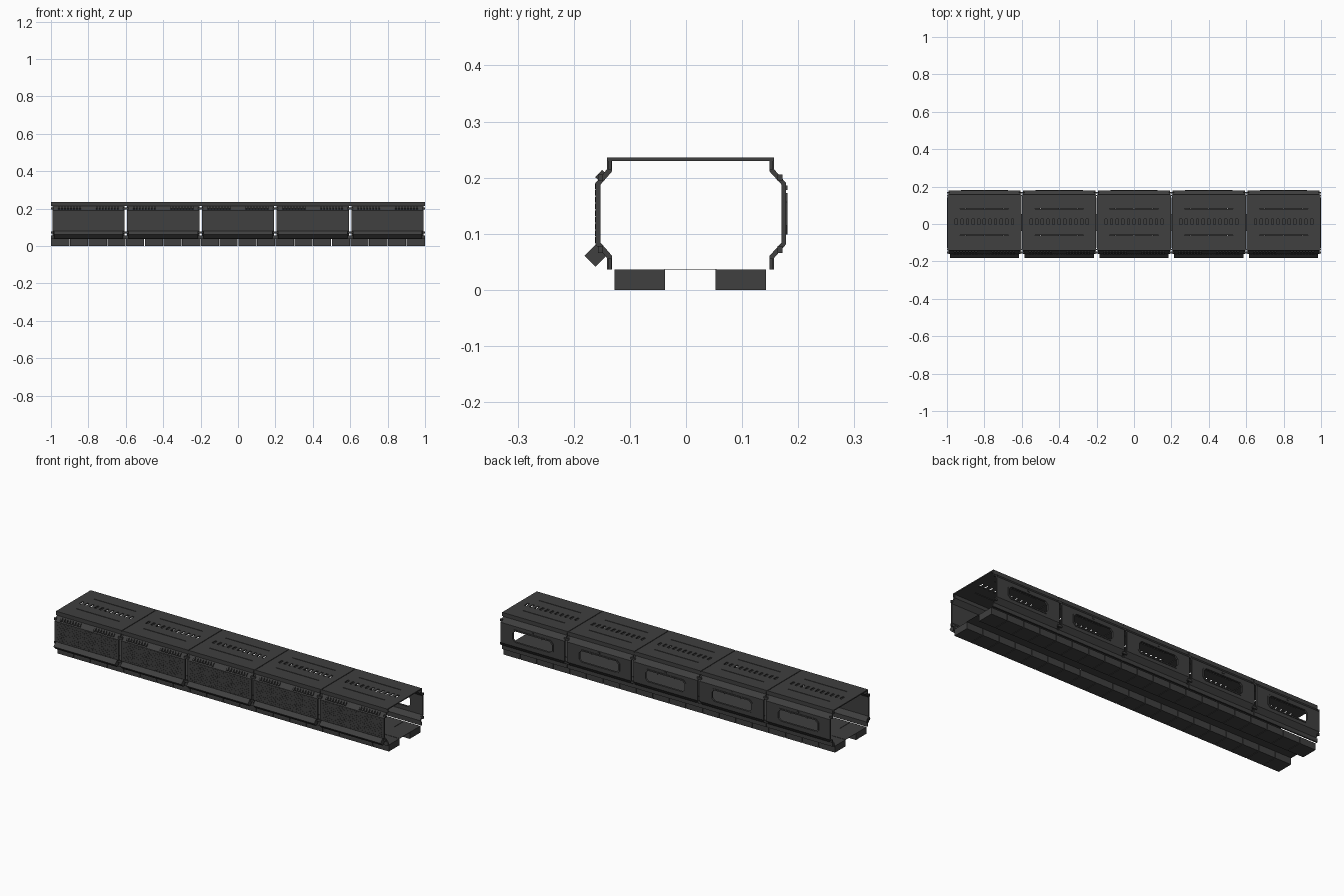
import bpy, bmesh, math
from mathutils import Matrix, Vector

if "Cube" in bpy.data.objects:
    bpy.data.objects.remove(bpy.data.objects["Cube"])

SEGMENTS, PITCH = 5, 0.4
HALF = 0.193                       # half length of a wall panel

metal = bpy.data.materials.new("dark grey metal")
metal.diffuse_color = (0.05, 0.05, 0.05, 1)
metal.use_nodes = True
metal.node_tree.nodes["Principled BSDF"].inputs["Base Color"].default_value = metal.diffuse_color


def box(bm, x0, x1, y0, y1, z0, z1, tilt=0.0):
    """Axis box, optionally tilted about x through its own centre."""
    c = Vector(((x0 + x1) / 2, (y0 + y1) / 2, (z0 + z1) / 2))
    m = (Matrix.Translation(c) @ Matrix.Rotation(math.radians(tilt), 4, 'X')
         @ Matrix.Diagonal((x1 - x0, y1 - y0, z1 - z0, 1)))
    bmesh.ops.create_cube(bm, size=1, matrix=m)


def prism(bm, pts, x0, x1):
    """Extrude a closed (y, z) profile along x."""
    a = [bm.verts.new((x0, y, z)) for y, z in pts]
    b = [bm.verts.new((x1, y, z)) for y, z in pts]
    n = len(pts)
    bm.faces.new(a)
    bm.faces.new(b[::-1])
    for i in range(n):
        j = (i + 1) % n
        bm.faces.new((a[i], b[i], b[j], a[j]))


def ring(bm, outer, inner, y0, y1):
    """Flat frame between two matching (x, z) loops."""
    loops = [[bm.verts.new((x, y, z)) for x, z in p]
             for p, y in ((outer, y0), (inner, y0), (inner, y1), (outer, y1))]
    n = len(outer)
    for k in range(4):
        a, b = loops[k], loops[(k + 1) % 4]
        for i in range(n):
            j = (i + 1) % n
            bm.faces.new((a[i], a[j], b[j], b[i]))


def octagon(hx, z0, z1, c):
    return [(-hx + c, z0), (hx - c, z0), (hx, z0 + c), (hx, z1 - c),
            (hx - c, z1), (-hx + c, z1), (-hx, z1 - c), (-hx, z0 + c)]


def repeat(name, bm):
    """One shared mesh, placed once per corridor segment."""
    bmesh.ops.recalc_face_normals(bm, faces=bm.faces)
    me = bpy.data.meshes.new(name)
    bm.to_mesh(me)
    bm.free()
    me.materials.append(metal)
    for i in range(SEGMENTS):
        ob = bpy.data.objects.new(f"{name}_{i + 1}", me)
        ob.location.x = (i - (SEGMENTS - 1) / 2) * PITCH
        bpy.context.collection.objects.link(ob)


# Roof: three panels with long slits and a central row of vent holes
bm = bmesh.new()
E = 0.198
box(bm, -E, E, -0.141, -0.062, 0.230, 0.236)
box(bm, -E, E, -0.058, -0.003, 0.230, 0.236)
box(bm, -E, E, 0.027, 0.080, 0.230, 0.236)
box(bm, -E, E, 0.084, 0.157, 0.230, 0.236)
for y in (-0.062, 0.080):
    for s in (-1, 1):
        xa, xb = sorted((s * 0.13, s * E))
        box(bm, xa, xb, y, y + 0.004, 0.230, 0.236)
holes = [-0.15 + 0.03 * i for i in range(11)]
edges = [-E] + [v for h in holes for v in (h - 0.006, h + 0.006)] + [E]
for a, b in zip(edges[::2], edges[1::2]):
    box(bm, a, b, -0.003, 0.027, 0.230, 0.236)
repeat("roof_panel", bm)


# Wall edge profiles: straight lip plus chamfer, lower and upper
def edge_profiles(lip, side, t):
    """lip and side are outer y values, t is signed inward thickness."""
    low = [(lip, 0.036), (lip, 0.057), (side, 0.081), (side, 0.100),
           (side + t, 0.100), (side + t, 0.084), (lip + t, 0.061), (lip + t, 0.036)]
    return low, [(y, 0.272 - z) for y, z in low]


# Front wall
bm = bmesh.new()
for p in edge_profiles(-0.141, -0.161, 0.009):
    prism(bm, p, -HALF, HALF)
box(bm, -HALF, HALF, -0.161, -0.152, 0.100, 0.172)
for z0 in (0.036, 0.215):
    box(bm, -0.2, 0.2, -0.139, -0.133, z0, z0 + 0.02)
repeat("front_wall", bm)

# Front wall tread: small diagonal bumps
bm = bmesh.new()
for r in range(9):
    for c in range(29):
        x, z = -0.175 + c * 0.0125, 0.089 + r * 0.012
        m = (Matrix.Translation((x, -0.1612, z))
             @ Matrix.Rotation(math.radians(45 if (r + c) % 2 else -45), 4, 'Y')
             @ Matrix.Diagonal((0.011, 0.0016, 0.003, 1)))
        bmesh.ops.create_cube(bm, size=1, matrix=m)
repeat("front_tread", bm)

# Vent fins on the front upper chamfer, in two groups
bm = bmesh.new()
for s in (-1, 1):
    for i in range(8):
        x = s * (0.045 + i * 0.016)
        box(bm, x - 0.005, x + 0.005, -0.157, -0.147, 0.195, 0.213, -43)
repeat("vent_fins", bm)

# Square duct turned on edge along the front lower chamfer
bm = bmesh.new()
box(bm, -0.185, 0.185, -0.175, -0.147, 0.047, 0.075, 45)
for i in range(12):
    x = -0.165 + i * 0.03
    box(bm, x - 0.006, x + 0.006, -0.150, -0.144, 0.066, 0.076, 45)
repeat("lower_duct", bm)

# Back wall with a chamfered window opening
bm = bmesh.new()
for p in edge_profiles(0.157, 0.178, -0.008):
    prism(bm, p, -HALF, HALF)
hole = octagon(0.118, 0.106, 0.166, 0.014)
rect = [(-0.104, 0.100), (0.104, 0.100), (HALF, 0.100), (HALF, 0.172),
        (0.104, 0.172), (-0.104, 0.172), (-HALF, 0.172), (-HALF, 0.100)]
ring(bm, rect, hole, 0.170, 0.178)
for z0 in (0.036, 0.215):
    box(bm, -0.2, 0.2, 0.149, 0.155, z0, z0 + 0.02)
repeat("back_wall", bm)

# Window frame and a small catch above it
bm = bmesh.new()
ring(bm, octagon(0.126, 0.099, 0.173, 0.016), hole, 0.176, 0.181)
box(bm, -0.006, 0.006, 0.176, 0.181, 0.178, 0.186)
repeat("window_frame", bm)

# Clamps bridging the joints between wall panels
bm = bmesh.new()
for s in (-1, 1):
    xa, xb = sorted((s * 0.186, s * 0.2))
    for z in (0.072, 0.200):
        box(bm, xa, xb, -0.157, -0.148, z - 0.006, z + 0.006)
        box(bm, xa, xb, 0.163, 0.172, z - 0.006, z + 0.006)
repeat("joint_clamps", bm)

# Floor: two rows of tile blocks with a thin walkway plate between
bm = bmesh.new()
for y0, y1 in ((-0.127, -0.037), (0.053, 0.143)):
    for i in range(4):
        x = -0.2 + i * 0.1
        box(bm, x + 0.0015, x + 0.0985, y0, y1, 0.0, 0.036)
repeat("floor_blocks", bm)

bm = bmesh.new()
box(bm, -0.2, 0.2, -0.038, 0.054, 0.036, 0.0375)
repeat("walkway_plate", bm)
